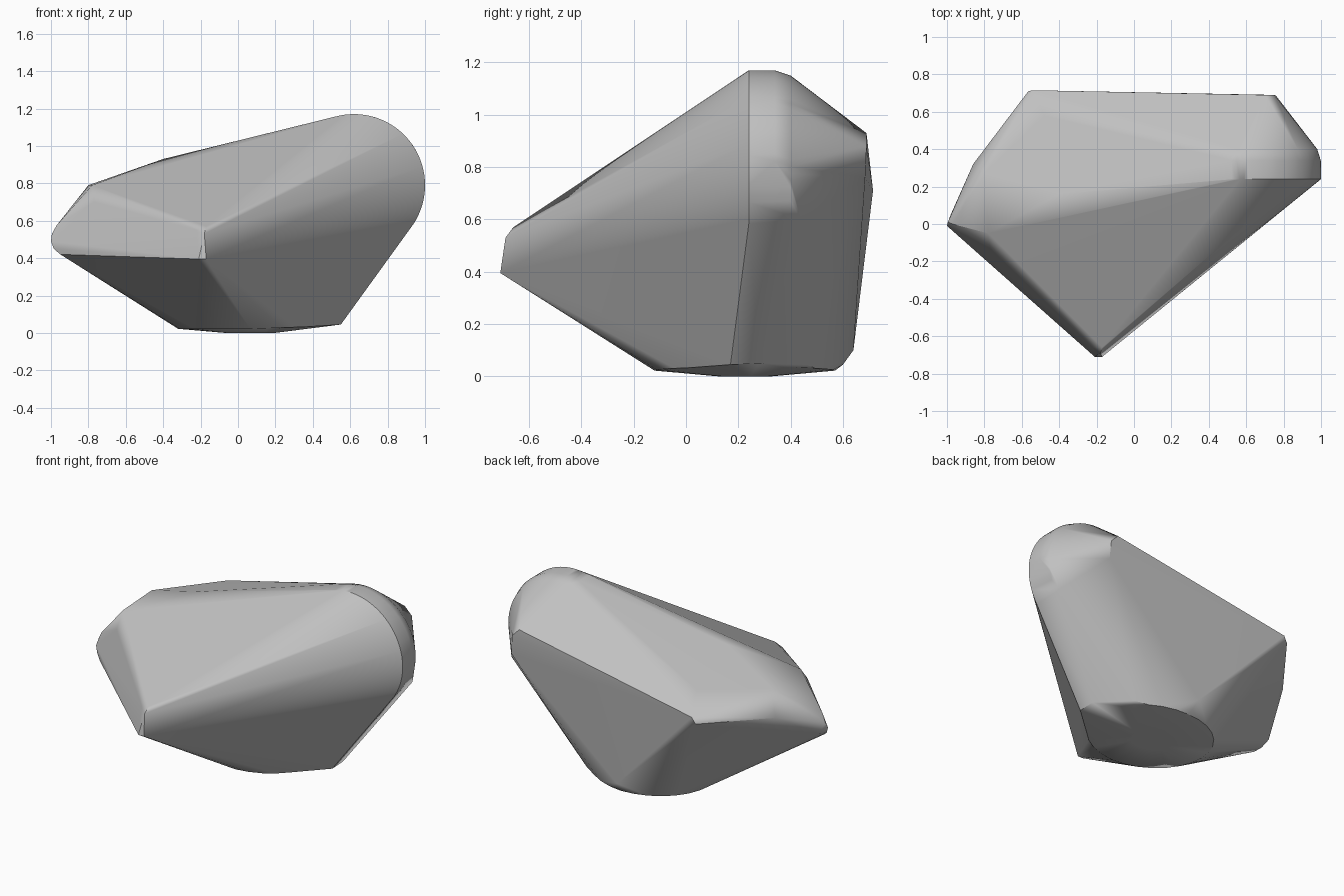
import bpy, bmesh, math

cube = bpy.data.objects.get("Cube")
if cube:
    bpy.data.objects.remove(cube, do_unlink=True)

stone = bpy.data.materials.new("stone_grey")
stone.use_nodes = True
stone.diffuse_color = (0.53, 0.53, 0.53, 1)
stone.node_tree.nodes["Principled BSDF"].inputs["Base Color"].default_value = (0.53, 0.53, 0.53, 1)


def round_end(y, radius, start, stop, steps):
    """Upright arc of the rounded end, angles in degrees."""
    angles = [math.radians(start + (stop - start) * i / steps) for i in range(steps + 1)]
    return [(0.62 + radius * math.cos(a), y, 0.79 + radius * math.sin(a)) for a in angles]


def base_ring(rx, ry, z, rise, steps=28):
    """Oval of the underside, rising slightly towards the rounded end."""
    angles = [math.tau * i / steps for i in range(steps)]
    return [(0.065 + rx * math.cos(a), 0.225 + ry * math.sin(a),
             z + rise * max(0, math.cos(a))) for a in angles]


points = []
# Rounded end: sharp front rim and softened back rim
points += round_end(0.24, 0.38, -33, 105, 40)
points += round_end(0.34, 0.38, 5, 105, 24)
points += round_end(0.40, 0.36, -28, 100, 30)
points += [(0.93, 0.44, 0.6)]
# Gently domed underside
points += base_ring(0.13, 0.1, 0.0, 0.0)
points += base_ring(0.385, 0.345, 0.022, 0.014)
points += [(0.55, 0.17, 0.045), (0.55, 0.28, 0.05), (0.38, 0.46, 0.045)]
# Front tip
points += [(-0.21, -0.71, 0.395), (-0.17, -0.71, 0.395), (-0.18, -0.69, 0.53),
           (-0.17, -0.66, 0.57), (-0.22, -0.66, 0.55)]
# Side tip, slightly rounded
points += [(-0.97, 0.0, 0.575), (-0.995, 0.01, 0.53), (-1.0, -0.01, 0.49),
           (-0.98, 0.05, 0.47), (-0.985, -0.02, 0.45), (-0.95, -0.045, 0.42)]
# Upper ridge
points += [(-0.77, -0.13, 0.70), (-0.78, -0.05, 0.79), (-0.8, 0.27, 0.79),
           (-0.4, 0.16, 0.93), (-0.86, 0.32, 0.64), (-0.48, 0.58, 0.82)]
# Back face corners
points += [(0.70, 0.69, 0.93), (0.75, 0.69, 0.88), (0.76, 0.685, 0.76),
           (-0.54, 0.715, 0.71), (-0.565, 0.71, 0.67),
           (0.04, 0.64, 0.1), (0.06, 0.6, 0.045)]

# Wrap the points in one convex body
bm = bmesh.new()
for p in points:
    bm.verts.new(p)
hull = bmesh.ops.convex_hull(bm, input=bm.verts)
loose = {v for v in hull["geom_interior"] + hull["geom_unused"]
         if isinstance(v, bmesh.types.BMVert) and not v.link_faces}
bmesh.ops.delete(bm, geom=list(loose), context="VERTS")
bmesh.ops.dissolve_limit(bm, angle_limit=math.radians(0.6), verts=bm.verts, edges=bm.edges)
bmesh.ops.recalc_face_normals(bm, faces=bm.faces)
mesh = bpy.data.meshes.new("boulder")
bm.to_mesh(mesh)
bm.free()
mesh.materials.append(stone)

boulder = bpy.data.objects.new("boulder", mesh)
bpy.context.collection.objects.link(boulder)
bpy.context.view_layer.objects.active = boulder
boulder.select_set(True)
bpy.ops.object.shade_smooth_by_angle(angle=math.radians(30))

# Keep the large facets looking flat
weighted = boulder.modifiers.new("flat_facets", "WEIGHTED_NORMAL")
weighted.keep_sharp = True
weighted.weight = 80
